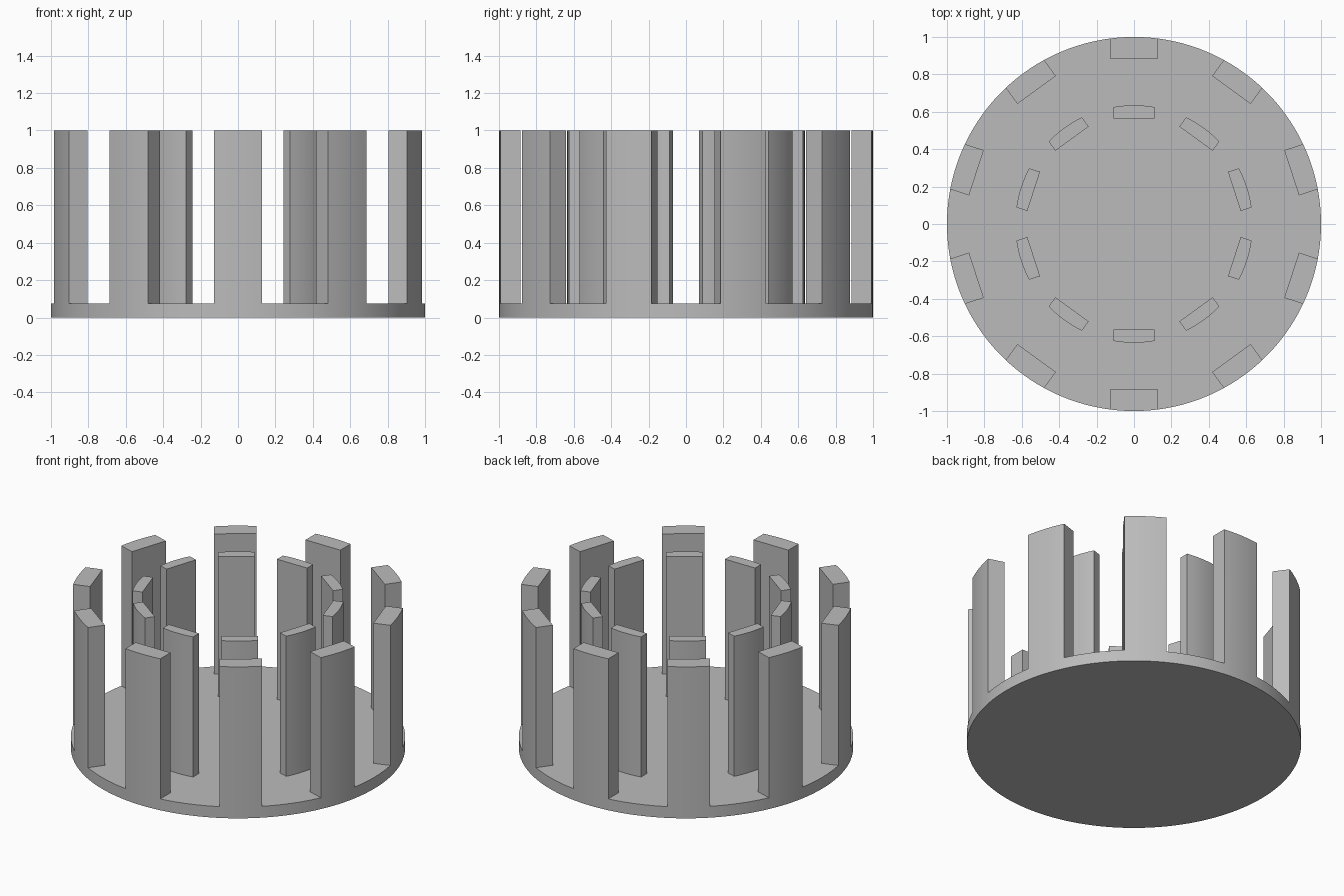
import bpy, bmesh
from math import pi, cos, sin, asin
from mathutils import Matrix, Vector

cube = bpy.data.objects.get("Cube")
if cube:
    bpy.data.objects.remove(cube, do_unlink=True)

COUNT = 10
BASE_TOP = 0.075
HEIGHT = 1.0
STEP = 2 * pi / COUNT

grey = bpy.data.materials.new("plain grey")
grey.use_nodes = True
colour = (0.5, 0.5, 0.5, 1)
grey.diffuse_color = colour
grey.node_tree.nodes["Principled BSDF"].inputs["Base Color"].default_value = colour


def arc(radius, start, end, steps, z):
    """Points along an arc, both ends included."""
    angles = [start + (end - start) * i / steps for i in range(steps + 1)]
    return [Vector((radius * cos(a), radius * sin(a), z)) for a in angles]


def footprint(angle, radius, inner, half_width, steps):
    """Curved outer edge and the two corners of the flat inner edge."""
    spread = asin(half_width / radius)
    outer = arc(radius, angle - spread, angle + spread, steps, BASE_TOP)
    turn = Matrix.Rotation(angle, 3, "Z")
    corners = [turn @ Vector((inner, side * half_width, BASE_TOP)) for side in (1, -1)]
    return outer, corners


def add_face(bm, points):
    return bm.faces.new([bm.verts.new(p) for p in points])


def raise_faces(bm, faces):
    """Extrude the footprints up to the full height."""
    for face in faces:
        top = bmesh.ops.extrude_discrete_faces(bm, faces=[face])["faces"][0]
        for v in top.verts:
            v.co.z = HEIGHT


def finish(bm, name):
    bmesh.ops.recalc_face_normals(bm, faces=bm.faces[:])
    mesh = bpy.data.meshes.new(name)
    bm.to_mesh(mesh)
    bm.free()
    mesh.materials.append(grey)
    obj = bpy.data.objects.new(name, mesh)
    bpy.context.collection.objects.link(obj)
    bpy.ops.object.select_all(action="DESELECT")
    obj.select_set(True)
    bpy.context.view_layer.objects.active = obj
    bpy.ops.object.shade_smooth_by_angle(angle=pi / 6)


# Round base with the outer ring of posts rising from its rim
bm = bmesh.new()
rim, floor, pads = [], [], []
spread = asin(0.127)
for k in range(COUNT):
    angle = pi / 2 + k * STEP
    outer, corners = footprint(angle, 1, 0.886, 0.127, 6)
    gap = arc(1, angle + spread, angle + STEP - spread, 8, BASE_TOP)
    pads.append(add_face(bm, outer + corners))
    rim += outer[:-1] + gap[:-1]
    floor += [corners[1], corners[0]] + gap
add_face(bm, floor)
bottom = [Vector((p.x, p.y, 0)) for p in rim]
add_face(bm, bottom[::-1])
for i in range(len(rim)):
    j = (i + 1) % len(rim)
    add_face(bm, [bottom[i], bottom[j], rim[j], rim[i]])
raise_faces(bm, pads)
bmesh.ops.remove_doubles(bm, verts=bm.verts[:], dist=0.0001)
finish(bm, "base_with_outer_posts")

# Inner ring of thinner posts standing on the floor
for k in range(COUNT):
    bm = bmesh.new()
    outer, corners = footprint(pi / 2 + k * STEP, 0.635, 0.564, 0.11, 6)
    raise_faces(bm, [add_face(bm, outer + corners)])
    bmesh.ops.remove_doubles(bm, verts=bm.verts[:], dist=0.0001)
    finish(bm, f"inner_post_{k + 1}")
